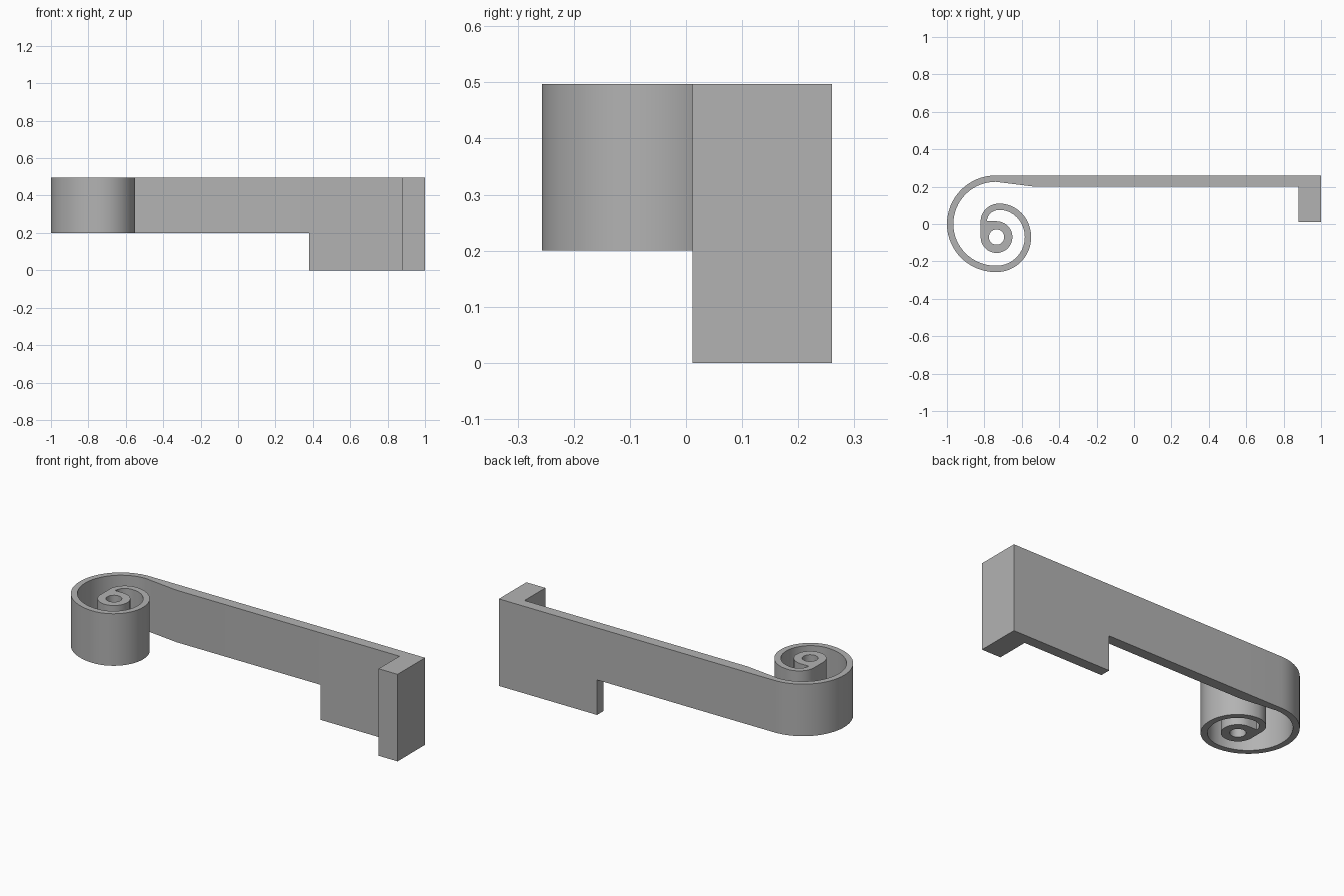
import bpy, bmesh
from math import cos, sin, radians, degrees, atan2

cube = bpy.data.objects.get("Cube")
if cube:
    bpy.data.objects.remove(cube, do_unlink=True)

TOP, STEP = 0.497, 0.2
BACK, FRONT = 0.26, 0.2
BAND = 0.034
EYE_X, EYE_Y, EYE_R, HOLE_R = -0.735, -0.07, 0.085, 0.041

grey = bpy.data.materials.new("plain grey")
grey.use_nodes = True
colour = (0.45, 0.45, 0.45, 1)
grey.diffuse_color = colour
grey.node_tree.nodes["Principled BSDF"].inputs["Base Color"].default_value = colour


def point(cx, cy, rx, ry, angle):
    a = radians(angle)
    return (cx + rx * cos(a), cy + ry * sin(a))


def strip(stations):
    """Plan cells between neighbouring (outer, inner) stations."""
    return [(a[0], b[0], b[1], a[1]) for a, b in zip(stations, stations[1:])]


# Deep tab with its forward hook, then the straight arm
tab_stations = [((x, BACK), (x, FRONT)) for x in (1, 0.88, 0.38)]
hook = [(0.88, 0.012), (1, 0.012), (1, FRONT), (0.88, FRONT)]
tab = strip(tab_stations) + [hook]
band = [tab_stations[-1], ((-0.53, BACK), (-0.53, FRONT))]

# Quarter turns of the coil, from the arm inward: centre and radii
quarters = [
    (-0.74, 0, 0.26, 0.26),
    (-0.74, 0, 0.26, 0.257),
    (-0.735, -0.07, 0.185, 0.187),
    (-0.72, -0.07, 0.17, 0.18),
    (-0.72, 0.015, 0.1, 0.095),
]
STEPS = 16
for q, (cx, cy, rx, ry) in enumerate(quarters):
    # A quarter that continues smoothly shares its first station
    first = 1 if q in (1, 3, 4) else 0
    for i in range(first, STEPS + 1):
        angle = 90 * (q + 1 + i / STEPS)
        band.append((point(cx, cy, rx, ry, angle),
                     point(cx, cy, rx - BAND, ry - BAND, angle)))

# Hollow eye, squared off at the corner where the coil runs into it
join = degrees(atan2(EYE_R, BAND - EYE_R))
eye = []
for angle in [90, 100, 110, join, 135, 150, 165] + list(range(180, 451, 10)):
    r = EYE_R
    if 90 < angle < 180:
        r /= max(abs(cos(radians(angle))), abs(sin(radians(angle))))
    eye.append((point(EYE_X, EYE_Y, r, r, angle),
                point(EYE_X, EYE_Y, HOLE_R, HOLE_R, angle)))

# Stack the plan cells into solid layers, keeping only the outside faces
bm = bmesh.new()
verts, shell = {}, {}


def vert(x, y, z):
    key = (round(x, 3), round(y, 3), z)
    if key not in verts:
        verts[key] = bm.verts.new((x, y, z))
    return verts[key]


def add_layer(cells, bottom, top):
    for cell in cells:
        low = [vert(x, y, bottom) for x, y in cell]
        high = [vert(x, y, top) for x, y in cell]
        sides = [(low[i - 1], low[i], high[i], high[i - 1]) for i in range(4)]
        for face in [low, high] + sides:
            key = frozenset(face)
            if key in shell:
                del shell[key]
            else:
                shell[key] = face


add_layer(tab + strip(band) + strip(eye), STEP, TOP)
add_layer(tab, 0, STEP)
for face in shell.values():
    bm.faces.new(face)
bmesh.ops.recalc_face_normals(bm, faces=bm.faces[:])

mesh = bpy.data.meshes.new("scroll_arm")
bm.to_mesh(mesh)
bm.free()
mesh.materials.append(grey)
arm = bpy.data.objects.new("scroll_arm", mesh)
bpy.context.scene.collection.objects.link(arm)

for o in bpy.context.selected_objects:
    o.select_set(False)
arm.select_set(True)
bpy.context.view_layer.objects.active = arm
bpy.ops.object.shade_smooth_by_angle(angle=radians(30))
